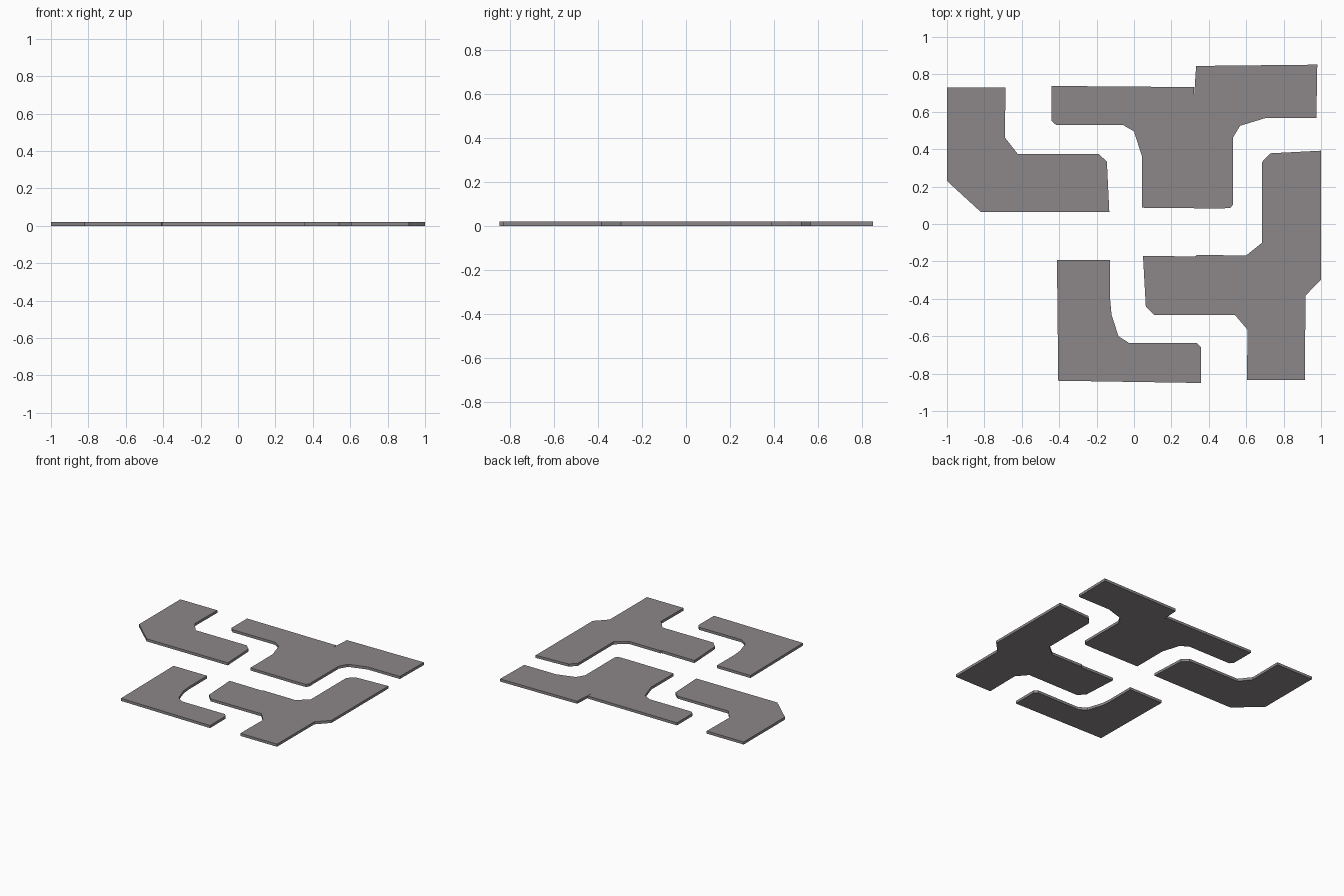
import bpy, bmesh

THICKNESS = 0.02

grey = bpy.data.materials.new("warm_grey")
grey.diffuse_color = (0.265, 0.245, 0.255, 1)


def plate(name, outline):
    """Extrude a flat outline into a slab standing on z = 0."""
    bm = bmesh.new()
    face = bm.faces.new([bm.verts.new((x, y, 0)) for x, y in outline])
    top = bmesh.ops.extrude_face_region(bm, geom=[face], use_keep_orig=True)["geom"]
    verts = [g for g in top if isinstance(g, bmesh.types.BMVert)]
    bmesh.ops.translate(bm, verts=verts, vec=(0, 0, THICKNESS))
    bmesh.ops.recalc_face_normals(bm, faces=bm.faces)
    # split concave caps into clean triangles
    caps = [f for f in bm.faces if len(f.verts) > 4]
    bmesh.ops.triangulate(bm, faces=caps)
    mesh = bpy.data.meshes.new(name)
    bm.to_mesh(mesh)
    bm.free()
    mesh.materials.append(grey)
    obj = bpy.data.objects.new(name, mesh)
    bpy.context.collection.objects.link(obj)
    return obj


# L-shaped plate with a cut outer corner
plate("back_left_plate", [
    (-1, 0.73), (-0.687, 0.73), (-0.69, 0.462), (-0.622, 0.375), (-0.19, 0.375),
    (-0.145, 0.334), (-0.132, 0.065), (-0.82, 0.065), (-1, 0.23)])

# T-shaped plate with a stepped back edge and a thin slit at the step
plate("back_right_plate", [
    (-0.44, 0.738), (-0.44, 0.55), (-0.417, 0.53), (-0.06, 0.53), (0, 0.495),
    (0.043, 0.36), (0.043, 0.087), (0.44, 0.083), (0.515, 0.085), (0.53, 0.105),
    (0.53, 0.463), (0.567, 0.525), (0.705, 0.567), (0.975, 0.567), (0.98, 0.852),
    (0.332, 0.845), (0.322, 0.69), (0.32, 0.732)])

# T-shaped plate along the right side
plate("front_right_plate", [
    (0.685, 0.332), (0.73, 0.378), (1, 0.392), (1, -0.297), (0.916, -0.384),
    (0.915, -0.834), (0.604, -0.834), (0.607, -0.565), (0.54, -0.487), (0.11, -0.487),
    (0.063, -0.44), (0.048, -0.17), (0.325, -0.174), (0.335, -0.166), (0.6, -0.168),
    (0.685, -0.1)])

# Small L-shaped plate
plate("front_left_plate", [
    (-0.412, -0.192), (-0.127, -0.192), (-0.127, -0.41), (-0.12, -0.485), (-0.083, -0.6),
    (-0.025, -0.637), (0.335, -0.637), (0.358, -0.66), (0.358, -0.85), (-0.405, -0.838)])
